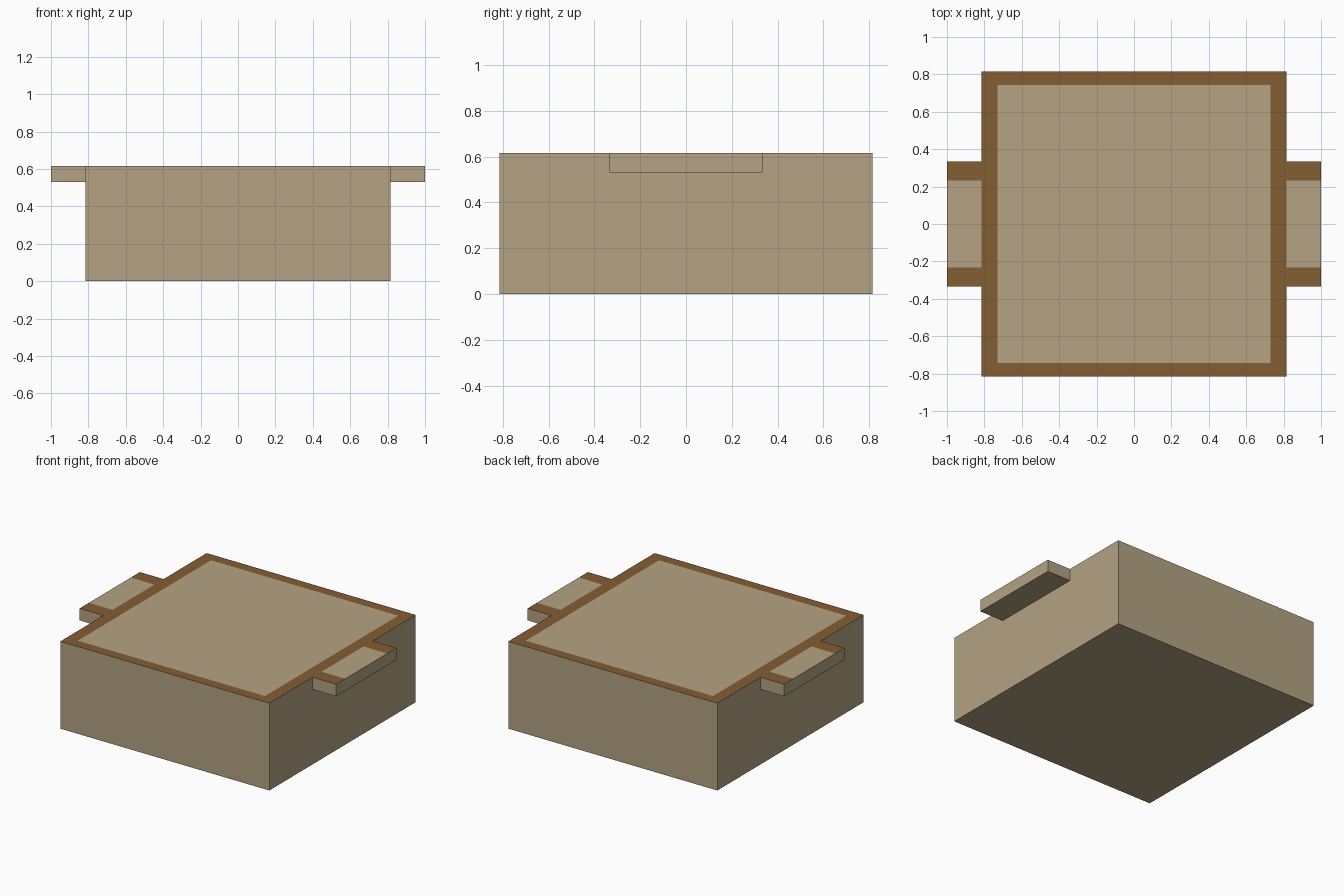
import bpy, bmesh
from mathutils import Matrix, Vector

if "Cube" in bpy.data.objects:
    bpy.data.objects.remove(bpy.data.objects["Cube"])


def material(name, rgb):
    m = bpy.data.materials.new(name)
    m.diffuse_color = (*rgb, 1.0)
    m.use_nodes = True
    m.node_tree.nodes["Principled BSDF"].inputs["Base Color"].default_value = m.diffuse_color
    return m


TAN = material("tan", (0.456, 0.366, 0.227))
BROWN = material("brown", (0.235, 0.112, 0.034))


def box(name, lo, hi, cuts, is_border):
    """Box split along (axis, position) cuts; top faces that pass the rule turn brown."""
    lo, hi = Vector(lo), Vector(hi)
    bm = bmesh.new()
    size = hi - lo
    bmesh.ops.create_cube(bm, size=1.0, matrix=Matrix.Translation((lo + hi) / 2) @ Matrix.Diagonal((*size, 1.0)))
    for axis, pos in cuts:
        co, no = Vector(), Vector()
        co[axis], no[axis] = pos, 1.0
        bmesh.ops.bisect_plane(bm, geom=bm.verts[:] + bm.edges[:] + bm.faces[:],
                               plane_co=co, plane_no=no)
    bm.normal_update()
    for f in bm.faces:
        c = f.calc_center_median()
        f.material_index = int(f.normal.z > 0.9 and is_border(c))
    me = bpy.data.meshes.new(name)
    bm.to_mesh(me)
    bm.free()
    me.materials.append(TAN)
    me.materials.append(BROWN)
    ob = bpy.data.objects.new(name, me)
    bpy.context.collection.objects.link(ob)
    return ob


HALF, TOP = 0.815, 0.615
IN_X, IN_Y = 0.73, 0.742

# Main block with a brown frame around its top
box("body", (-HALF, -HALF, 0), (HALF, HALF, TOP),
    [(0, -IN_X), (0, IN_X), (1, -IN_Y), (1, IN_Y)],
    lambda c: abs(c.x) > IN_X or abs(c.y) > IN_Y)

# Side handles with brown ends on top
for side, x0, x1 in (("left", -1.0, -HALF), ("right", HALF, 1.0)):
    box(side + "_handle", (x0, -0.335, 0.53), (x1, 0.335, TOP),
        [(1, -0.233), (1, 0.233)], lambda c: abs(c.y) > 0.233)
